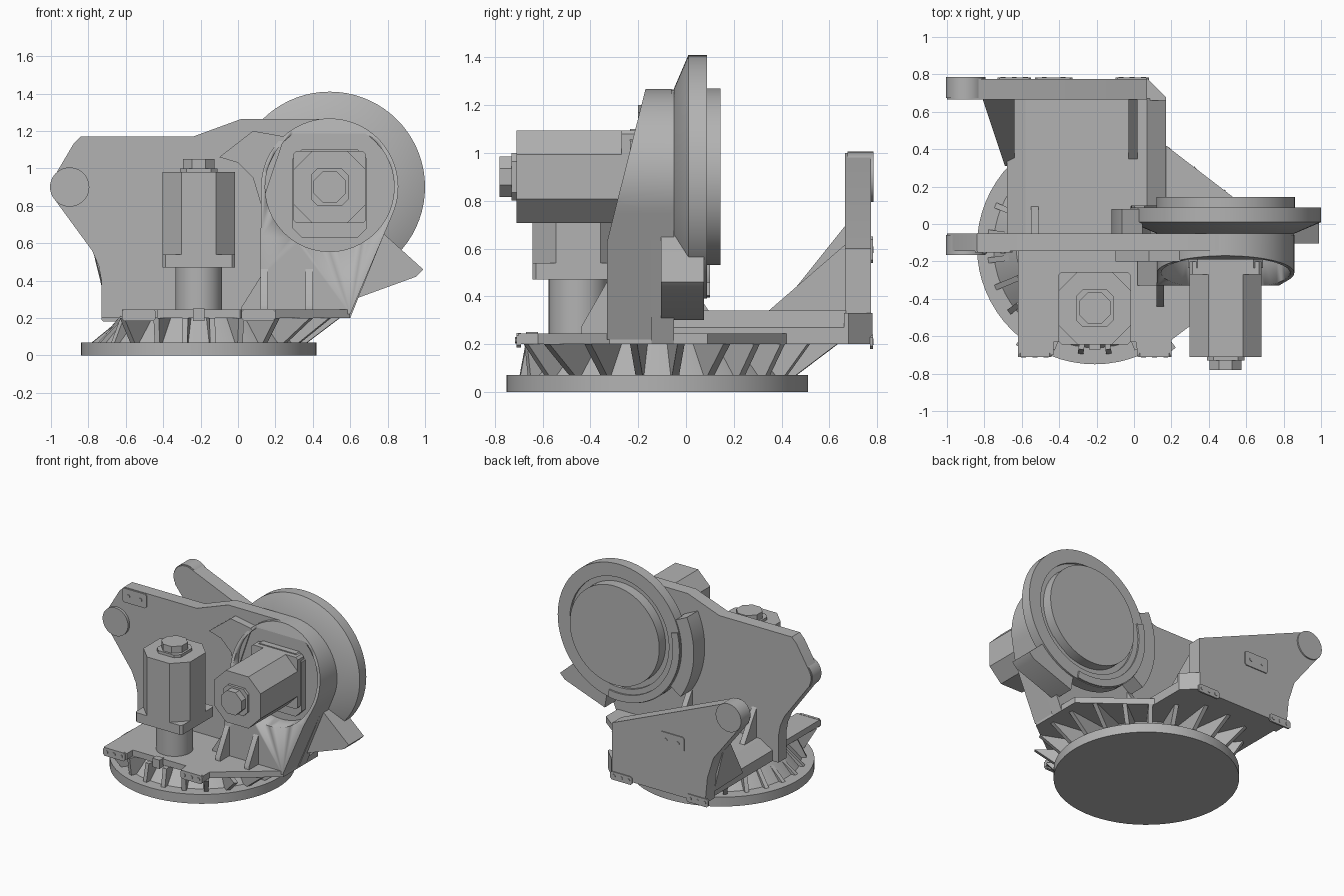
import bpy, bmesh
from math import sin, cos, pi, radians
from mathutils import Matrix, Vector

if "Cube" in bpy.data.objects:
    bpy.data.objects.remove(bpy.data.objects["Cube"])

grey = bpy.data.materials.new("machine_grey")
grey.use_nodes = True
COLOUR = (0.45, 0.45, 0.45, 1)
grey.diffuse_color = COLOUR
grey.node_tree.nodes["Principled BSDF"].inputs["Base Color"].default_value = COLOUR


def finish(name, bm):
    bmesh.ops.recalc_face_normals(bm, faces=bm.faces)
    mesh = bpy.data.meshes.new(name)
    bm.to_mesh(mesh)
    bm.free()
    ob = bpy.data.objects.new(name, mesh)
    bpy.context.collection.objects.link(ob)
    mesh.materials.append(grey)
    bpy.ops.object.select_all(action='DESELECT')
    ob.select_set(True)
    bpy.context.view_layer.objects.active = ob
    bpy.ops.object.shade_smooth_by_angle(angle=radians(30))
    return ob


def prism(name, pts, axis, lo, hi, matrix=None, cut=None):
    """Extrude a 2D outline along an axis; cut = (point, normal) trims it."""
    place = {'x': lambda a, b, c: (c, a, b), 'y': lambda a, b, c: (a, c, b),
             'z': lambda a, b, c: (a, b, c)}[axis]
    bm = bmesh.new()
    low = [bm.verts.new(place(a, b, lo)) for a, b in pts]
    high = [bm.verts.new(place(a, b, hi)) for a, b in pts]
    bm.faces.new(low)
    bm.faces.new(high)
    for i in range(len(pts)):
        j = (i + 1) % len(pts)
        bm.faces.new((low[i], low[j], high[j], high[i]))
    if cut:
        bmesh.ops.bisect_plane(bm, geom=bm.verts[:] + bm.edges[:] + bm.faces[:],
                               plane_co=cut[0], plane_no=cut[1], clear_outer=True)
        bmesh.ops.holes_fill(bm, edges=[e for e in bm.edges if e.is_boundary])
    if matrix:
        bm.transform(matrix)
    return finish(name, bm)


def arc(cx, cy, r, start, end, n=24):
    steps = [radians(start + (end - start) * i / n) for i in range(n + 1)]
    return [(cx + r * cos(a), cy + r * sin(a)) for a in steps]


def circle(cx, cy, r, n=40):
    return arc(cx, cy, r, 0, 360, n)[:-1]


def rect(x0, x1, y0, y1, c=0.0):
    if not c:
        return [(x0, y0), (x1, y0), (x1, y1), (x0, y1)]
    return [(x0 + c, y0), (x1 - c, y0), (x1, y0 + c), (x1, y1 - c),
            (x1 - c, y1), (x0 + c, y1), (x0, y1 - c), (x0, y0 + c)]


def revolve(name, profile, matrix, n=64):
    bm = bmesh.new()
    vs = [bm.verts.new((r, 0, h)) for r, h in profile]
    es = [bm.edges.new(p) for p in zip(vs, vs[1:])]
    bmesh.ops.spin(bm, geom=vs + es, axis=(0, 0, 1), cent=(0, 0, 0),
                   angle=2 * pi, steps=n)
    bmesh.ops.remove_doubles(bm, verts=bm.verts, dist=0.0005)
    bm.transform(matrix)
    return finish(name, bm)


# Round base and cone
CX, CY = -0.21, -0.12
base = Matrix.Translation((CX, CY, 0))
revolve("base_disc", [(0, 0), (.63, 0), (.63, .07), (0, .07)], base)
revolve("base_cone", [(0, .06), (.55, .06), (.42, .21), (0, .21)], base)

# Radial ribs reaching out to the deck edge
limits = [((-1, 0), .41), ((0, -1), .55), ((.61, .79), .66), ((.61, -.79), .78)]
for i in range(24):
    a = 2 * pi * i / 24 + pi / 24
    top = min([.76] + [d / max(cos(a) * n[0] + sin(a) * n[1], .01) for n, d in limits])
    prism("base_rib", [(.35, .065), (.58, .065), (top, .2), (.35, .2)], 'y', -.015, .015,
          base @ Matrix.Rotation(a, 4, 'Z'))

# Deck with two front prongs and the raised rear box
prism("deck", [(-.62, -.7), (-.43, -.7), (-.43, -.63), (.01, -.63), (.02, -.7), (.2, -.7),
               (.2, -.62), (.6, -.32), (.6, .09), (.17, .42), (.17, .66),
               (-.62, .66)], 'z', .2, .245)
prism("rear_box", [(-.68, .2), (-.68, .28), (-.58, .34), (.07, .34), (.17, .27), (.17, .2)],
      'y', -.06, .67)
prism("rear_corner", [(.07, .66), (.07, .78), (.17, .68), (.17, .66)], 'z', .2, .33)
prism("front_tab", rect(-.24, -.18, -.67, -.62), 'z', .185, .25)

# Drilled pads
def drilled_pad(name, x0, x1, z0, z1, y, out, holes):
    prism(name, rect(x0, x1, z0, z1, .012), 'y', y, y + out)
    for k in range(holes):
        x = x0 + (x1 - x0) * (k + .5) / holes
        prism(name + "_bolt", circle(x, (z0 + z1) / 2, .013, 12), 'y',
              y + out, y + out * 1.25)


for x in (-.62, .02):
    drilled_pad("front_pad", x, x + .18, .185, .247, -.69, -.02, 3)
for x in (-.73, -.1):
    drilled_pad("rear_pad", x, x + .18, .18, .24, .77, .012, 3)
drilled_pad("rear_plate_pad", -.53, -.33, .54, .65, .77, .012, 2)
drilled_pad("main_plate_pad", -.85, -.65, 1.06, 1.165, -.135, -.018, 2)

# Main upright plate with pivot arm
HX, HZ = .49, .9
prism("main_plate", [(.6, .2), (-.73, .2), (-.73, .4), (-.745, .48), (-.78, .56), (-.985, .84)]
      + arc(-.9, .9, .1, 210, 145, 8) + [(-.88, 1.13), (-.84, 1.17), (-.24, 1.17), (.02, 1.265)]
      + arc(HX, HZ, .365, 90, -25), 'y', -.145, -.05)
prism("main_pivot", circle(-.9, .9, .105), 'y', -.165, -.06)

# Rear plate with matching pivot arm
prism("rear_plate", [(.07, .2), (-.7, .2), (-.72, .4), (-.77, .56), (-.985, .84)]
      + arc(-.9, .9, .1, 210, 70, 12) + [(.07, .6)], 'y', .665, .775)
prism("rear_pivot", circle(-.9, .9, .105), 'y', .675, .785)

# Gussets
prism("rear_gusset", [(.3, .3), (.67, .3), (.67, .62)], 'x', -.03, .02)
bm = bmesh.new()
for p in ((-.69, .31, .25), (-.64, .31, .25), (-.7, .67, .25), (-.64, .67, .25),
          (-.71, .5, .42), (-.81, .67, .7), (-.64, .67, .7)):
    bm.verts.new(p)
bmesh.ops.convex_hull(bm, input=bm.verts)
finish("arm_gusset", bm)
for x in (-.55, -.02):
    prism("plate_gusset", [(-.06, .3), (.12, .3), (-.06, .58)], 'x', x, x + .04)
for x in (.12, .36):
    prism("housing_gusset", [(-.32, .24), (-.44, .24), (-.44, .27), (-.32, .48)],
          'x', x, x + .04)

# Slanted hollow housing
housing = prism("housing", [(.6, .22), (.02, .22), (.02, .26), (.12, .42)]
                + arc(HX, HZ, .367, 180, -25, 40), 'y', -.33, -.06,
                cut=((0, -.33, .63), Vector((0, -.635, .16)).normalized()))
cutter = prism("housing_cutter", circle(HX, HZ, .345, 48), 'y', -.6, -.19)
cutter.hide_render = True
mod = housing.modifiers.new("bore", 'BOOLEAN')
mod.operation, mod.object, mod.solver = 'DIFFERENCE', cutter, 'EXACT'
bpy.context.view_layer.objects.active = housing
bpy.ops.object.modifier_apply(modifier="bore")
bpy.data.objects.remove(cutter)
prism("housing_web", [(-.1, 1.06), (0, 1.03), (.08, .95), (.125, .8), (.25, 1.17),
                      (.08, 1.2)], 'y', -.2, -.14)

# Rear drive wheel, raised rim segment, side guard and shoe
wheel = Matrix.Translation((HX, 0, HZ)) @ Matrix.Rotation(-pi / 2, 4, 'X')
revolve("drive_wheel", [(0, -.06), (.37, -.05), (.51, .01), (.51, .088), (.41, .088),
                        (.41, .07), (.37, .07), (.37, .145), (0, .145)], wheel, 72)
prism("rim_segment", arc(HX, HZ, .505, 165, 280) + arc(HX, HZ, .45, 280, 165), 'y', .08, .1)
prism("side_guard", arc(HX, HZ, .61, 155, 215) + arc(HX, HZ, .49, 215, 155), 'y', -.06, .08)
prism("shoe", [(.72, .7), (.78, .65), (.99, .46), (.95, .42), (.62, .3), (.6, .42)],
      'y', -.105, .075)

# Two identical motors
def motor(name, matrix):
    h = .193
    prism(name + "_flange", rect(-h, h, -h, h, .015), 'z', 0, .07, matrix)
    prism(name + "_body", rect(-h, h, -h, h, .1), 'z', .06, .51, matrix)
    prism(name + "_collar", rect(-.1, .1, -.1, .1, .035), 'z', .5, .53, matrix)
    prism(name + "_cap", rect(-.085, .085, -.085, .085, .05), 'z', .52, .58, matrix)


motor("upright_motor", Matrix.Translation((-.21, -.45, .47)))
prism("upright_motor_shaft", circle(-.21, -.45, .125), 'z', .2, .48)
motor("side_motor", Matrix.Translation((HX, -.2, HZ)) @ Matrix.Rotation(pi / 2, 4, 'X'))
prism("side_motor_mount", rect(.29, .69, .63, 1.1, .05), 'y', -.235, -.18)
